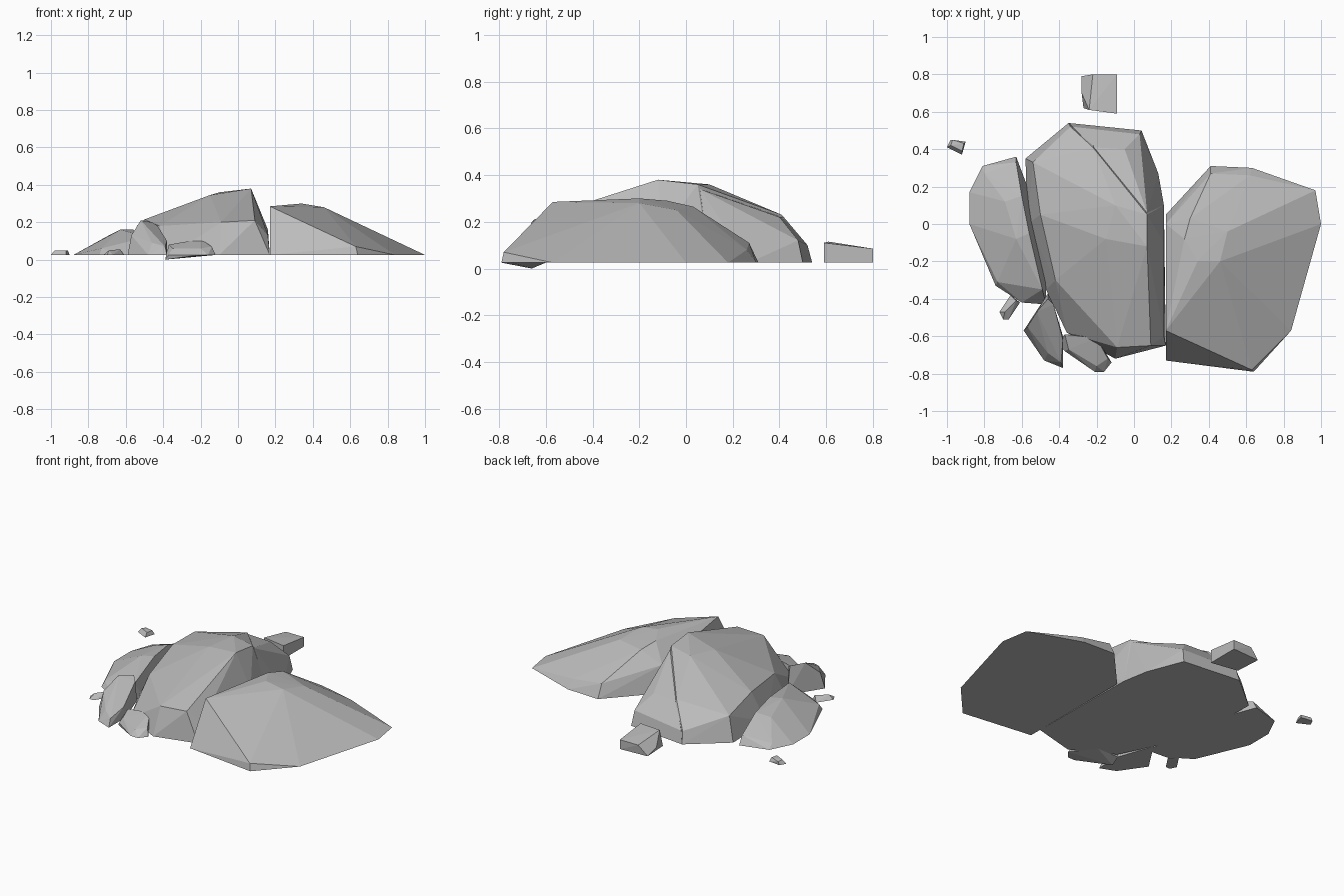
import bpy
import bmesh

# Remove the default object
default_cube = bpy.data.objects.get("Cube")
if default_cube:
    bpy.data.objects.remove(default_cube, do_unlink=True)

GROUND = .025

# One plain stone colour
stone = bpy.data.materials.new("stone grey")
stone.use_nodes = True
stone_colour = (.5, .5, .5, 1)
stone.diffuse_color = stone_colour
stone.node_tree.nodes["Principled BSDF"].inputs["Base Color"].default_value = stone_colour


def make_rock(name, footprint, crown, floor=GROUND):
    """Chiselled rock: convex skin over a flat footprint and its crown corners."""
    bm = bmesh.new()
    for x, y in footprint:
        bm.verts.new((x, y, floor))
    for corner in crown:
        bm.verts.new(corner)
    result = bmesh.ops.convex_hull(bm, input=bm.verts)
    unused = {item for key in ("geom_interior", "geom_unused")
              for item in result[key] if isinstance(item, bmesh.types.BMVert)}
    bmesh.ops.delete(bm, geom=list(unused), context='VERTS')
    # Merge nearly coplanar triangles into broad flat facets
    bmesh.ops.dissolve_limit(bm, angle_limit=.02, verts=bm.verts, edges=bm.edges)
    bmesh.ops.recalc_face_normals(bm, faces=bm.faces)
    mesh = bpy.data.meshes.new(name)
    bm.to_mesh(mesh)
    bm.free()
    mesh.materials.append(stone)
    rock = bpy.data.objects.new(name, mesh)
    bpy.context.scene.collection.objects.link(rock)
    return rock


# Large sloping boulder on the left side
make_rock(
    "left_boulder",
    footprint=[(.17, -.73), (.64, -.79), (.84, -.57), (1, 0), (.97, .18),
               (.63, .3), (.41, .31), (.17, .05)],
    crown=[(.17, -.57, .285), (.27, -.08, .29), (.34, -.2, .3), (.46, -.2, .28),
           (.5, -.04, .25), (.3, .03, .265), (.41, .27, .11), (.62, .26, .08),
           (.63, -.78, .07), (.17, 0, .19)],
)

# Tall central boulder
make_rock(
    "central_boulder",
    footprint=[(-.58, .35), (-.35, .54), (-.2, .5), (.16, .1), (.17, -.65),
               (-.1, -.72), (-.36, -.58), (-.47, -.35), (-.57, 0)],
    crown=[(.07, -.12, .38), (.07, .05, .36), (-.1, .1, .36), (-.15, -.08, .345),
           (-.22, .41, .23), (-.54, .33, .18), (-.5, .05, .215), (-.42, -.3, .18),
           (.09, -.65, .21), (-.09, -.66, .2), (.16, -.1, .16), (.16, -.6, .13),
           (-.34, .52, .1)],
)

# Lower shelf split off the back of the central boulder
make_rock(
    "back_shelf",
    footprint=[(-.35, .54), (.04, .5), (.13, .27), (.16, .1), (0, 0), (-.3, .3)],
    crown=[(-.22, .41, .22), (.03, .48, .12), (-.33, .52, .1), (-.05, .4, .22),
           (.06, .2, .25), (.07, .06, .34), (-.05, .1, .32)],
)

# Low boulder on the right side
make_rock(
    "right_boulder",
    footprint=[(-.88, 0), (-.88, .17), (-.81, .31), (-.63, .36), (-.57, .2),
               (-.47, -.3), (-.47, -.43), (-.6, -.42), (-.74, -.33)],
    crown=[(-.63, -.08, .16), (-.56, -.05, .16), (-.63, .33, .08),
           (-.6, .15, .15), (-.69, .12, .13), (-.49, -.35, .12),
           (-.73, -.31, .06), (-.8, .27, .05)],
)

# Leaning shard in front
make_rock(
    "leaning_shard",
    footprint=[(-.59, -.57), (-.48, -.73), (-.38, -.77), (-.38, -.6), (-.46, -.37)],
    crown=[(-.52, -.47, .21), (-.46, -.4, .2), (-.43, -.43, .18),
           (-.57, -.55, .13), (-.38, -.62, .1), (-.46, -.69, .09), (-.39, -.74, .07)],
)

# Low shard in front
make_rock(
    "low_shard",
    footprint=[(-.38, -.6), (-.37, -.68), (-.21, -.79), (-.16, -.79),
               (-.12, -.74), (-.23, -.6)],
    crown=[(-.37, -.59, .08), (-.2, -.61, .11), (-.14, -.72, .07),
           (-.2, -.76, .06), (-.35, -.67, .06), (-.39, -.66, 0)],
)

# Square block at the back
make_rock(
    "back_block",
    footprint=[(-.27, .62), (-.09, .59), (-.09, .8), (-.28, .79)],
    crown=[(-.24, .61, .115), (-.09, .59, .11), (-.09, .8, .085), (-.22, .8, .085),
           (-.28, .7, .05)],
)

# Pebble and sliver lying loose beside the pile
make_rock(
    "loose_pebble",
    footprint=[(-1, .41), (-.92, .37), (-.9, .44), (-.98, .45)],
    crown=[(-.98, .42, .05), (-.92, .39, .05), (-.91, .43, .05), (-.97, .45, .045)],
)
make_rock(
    "loose_sliver",
    footprint=[(-.72, -.47), (-.7, -.51), (-.67, -.51), (-.61, -.42), (-.66, -.38)],
    crown=[(-.69, -.47, .05), (-.63, -.41, .055)],
)
